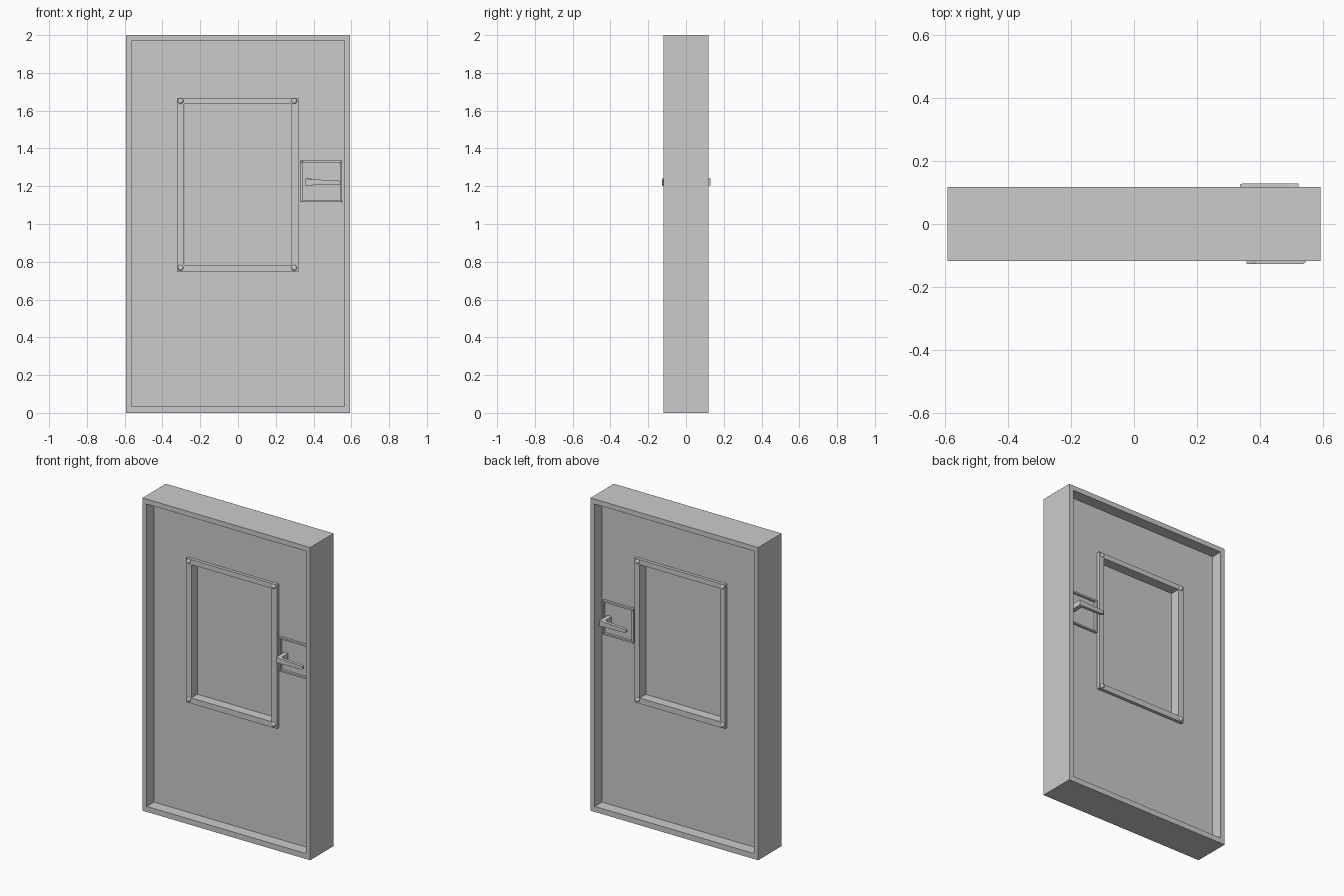
import bpy, bmesh, math
from mathutils import Matrix

if "Cube" in bpy.data.objects:
    bpy.data.objects.remove(bpy.data.objects["Cube"])


def finish(bm, name, smooth=False):
    bmesh.ops.recalc_face_normals(bm, faces=bm.faces)
    me = bpy.data.meshes.new(name)
    bm.to_mesh(me)
    bm.free()
    for p in me.polygons:
        p.use_smooth = smooth
    ob = bpy.data.objects.new(name, me)
    bpy.context.collection.objects.link(ob)
    return ob


def ring(name, outer, inner, y0, y1):
    """Rectangular frame; outer and inner are (x0, x1, z0, z1)."""
    bm = bmesh.new()

    def loop(r, y):
        x0, x1, z0, z1 = r
        return [bm.verts.new((x, y, z)) for x, z in ((x0, z0), (x1, z0), (x1, z1), (x0, z1))]

    loops = [loop(outer, y0), loop(inner, y0), loop(inner, y1), loop(outer, y1)]
    for k in range(4):
        a, b = loops[k], loops[(k + 1) % 4]
        for i in range(4):
            j = (i + 1) % 4
            bm.faces.new((a[i], a[j], b[j], b[i]))
    return finish(bm, name)


def rivets(name, rect, y, r):
    """Domed rivets on the four corners, both sides of the door."""
    bm = bmesh.new()
    for x in rect[:2]:
        for z in rect[2:]:
            for s in (-1, 1):
                bmesh.ops.create_uvsphere(
                    bm, u_segments=16, v_segments=8, radius=r,
                    matrix=Matrix.Translation((x, s * y, z)) @ Matrix.Diagonal((1, 0.6, 1, 1)))
    return finish(bm, name, True)


# Outer frame and recessed door leaf with window hole
opening = (-0.563, 0.563, 0.035, 1.968)
window = (-0.322, 0.32, 0.747, 1.667)
pane = (-0.285, 0.282, 0.783, 1.635)
ring("door_frame", (-0.593, 0.593, 0, 2), opening, -0.118, 0.118)
ring("door_leaf", opening, window, -0.045, 0.045)

# Window trim, glass and corner rivets
ring("window_trim", window, pane, -0.065, 0.065)
bm = bmesh.new()
bmesh.ops.create_cube(bm, size=1, matrix=Matrix.Translation((-0.001, 0, 1.209))
                      @ Matrix.Diagonal((0.567, 0.006, 0.852, 1)))
finish(bm, "window_glass")
rivets("window_rivets", (-0.304, 0.297, 0.768, 1.651), 0.065, 0.015)

# Lock plate rims on both sides
for side, s in (("front", -1), ("back", 1)):
    ring("lock_rim_" + side, (0.331, 0.551, 1.117, 1.335), (0.342, 0.54, 1.127, 1.324),
         s * 0.044, s * 0.06)
rivets("lock_rivets", (0.337, 0.545, 1.122, 1.33), 0.06, 0.006)


# Lever handles: L-shaped in plan, tapering towards the tip
def handle(name, turned):
    # (x, y, z_low, z_high) sections from the leaf, round the bend, to the tip
    outer = [(0.358, -0.044, 1.203, 1.24), (0.358, -0.127, 1.203, 1.24),
             (0.388, -0.127, 1.205, 1.237), (0.535, -0.127, 1.208, 1.229),
             (0.544, -0.123, 1.211, 1.226)]
    inner = [(0.386, -0.044, 1.203, 1.24), (0.386, -0.107, 1.203, 1.24),
             (0.39, -0.107, 1.205, 1.237), (0.535, -0.107, 1.208, 1.229),
             (0.544, -0.111, 1.211, 1.226)]
    bm = bmesh.new()
    secs = []
    for (xa, ya, lo, hi), (xb, yb, lo2, hi2) in zip(outer, inner):
        secs.append([bm.verts.new(c) for c in
                     ((xa, ya, lo), (xb, yb, lo2), (xb, yb, hi2), (xa, ya, hi))])
    for a, b in zip(secs, secs[1:]):
        for i in range(4):
            j = (i + 1) % 4
            bm.faces.new((a[i], a[j], b[j], b[i]))
    bm.faces.new(secs[0])
    bm.faces.new(secs[-1])
    if turned:
        bmesh.ops.rotate(bm, verts=bm.verts, cent=(0.44, 0.001, 0),
                         matrix=Matrix.Rotation(math.pi, 3, 'Z'))
    finish(bm, name)


handle("front_handle", False)
handle("back_handle", True)
